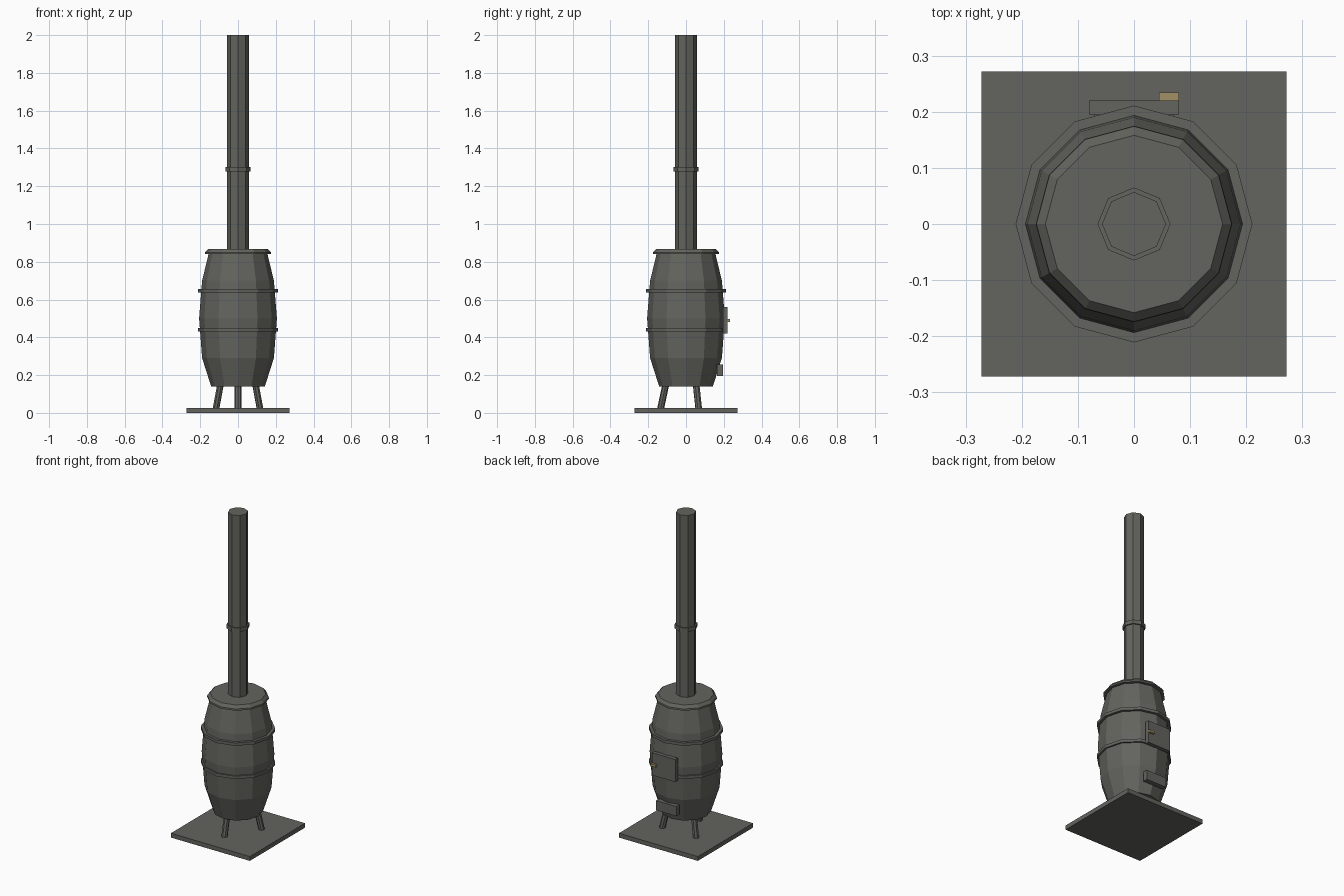
import bpy, bmesh, math
from mathutils import Vector

cube = bpy.data.objects.get("Cube")
if cube:
    bpy.data.objects.remove(cube, do_unlink=True)


def material(name, rgb):
    m = bpy.data.materials.new(name)
    m.use_nodes = True
    m.diffuse_color = (*rgb, 1)
    m.node_tree.nodes["Principled BSDF"].inputs["Base Color"].default_value = (*rgb, 1)
    return m


IRON = material("cast_iron", (0.125, 0.125, 0.112))
BRASS = material("brass", (0.36, 0.28, 0.13))


def finish(name, bm, mat):
    bmesh.ops.recalc_face_normals(bm, faces=bm.faces)
    mesh = bpy.data.meshes.new(name)
    bm.to_mesh(mesh)
    bm.free()
    mesh.materials.append(mat)
    obj = bpy.data.objects.new(name, mesh)
    bpy.context.collection.objects.link(obj)
    return obj


def lathe(name, profile, sides, closed=False):
    """Turn (radius, z) points around z; capped ends, or a closed ring section."""
    bm = bmesh.new()
    rings = [[bm.verts.new((r * math.cos(k * math.tau / sides),
                            r * math.sin(k * math.tau / sides), z))
              for k in range(sides)] for r, z in profile]
    pairs = list(zip(rings, rings[1:]))
    if closed:
        pairs.append((rings[-1], rings[0]))
    else:
        bm.faces.new(rings[0])
        bm.faces.new(rings[-1])
    for a, b in pairs:
        for k in range(sides):
            n = (k + 1) % sides
            bm.faces.new((a[k], a[n], b[n], b[k]))
    return finish(name, bm, IRON)


def box(name, lo, hi, mat=IRON):
    bm = bmesh.new()
    bmesh.ops.create_cube(bm, size=1)
    lo, hi = Vector(lo), Vector(hi)
    for v in bm.verts:
        v.co = (lo + hi) / 2 + v.co * (hi - lo)
    return finish(name, bm, mat)


def leg(name, angle):
    """Slanted leg, splayed outward towards the floor plate."""
    out = Vector((math.cos(angle), math.sin(angle), 0))
    bottom, top = out * 0.135 + Vector((0, 0, 0.02)), out * 0.105 + Vector((0, 0, 0.16))
    bm = bmesh.new()
    bmesh.ops.create_cone(bm, cap_ends=True, segments=8, radius1=0.018,
                          radius2=0.018, depth=(top - bottom).length)
    obj = finish(name, bm, IRON)
    obj.location = (bottom + top) / 2
    obj.rotation_euler = (top - bottom).to_track_quat("Z", "Y").to_euler()


# Floor plate and three legs
box("floor_plate", (-0.272, -0.272, 0), (0.272, 0.272, 0.027))
for i, part in enumerate(("front_leg", "back_left_leg", "back_right_leg")):
    leg(part, math.radians(-90 + 120 * i))

# Barrel body and lid
lathe("barrel", [(0.142, 0.14), (0.19, 0.29), (0.206, 0.5), (0.19, 0.7), (0.155, 0.845)], 12)
lathe("lid", [(0.175, 0.84), (0.174, 0.85), (0.158, 0.868)], 12)

# Hoops around the barrel
for part, z in (("lower_hoop", 0.44), ("upper_hoop", 0.647)):
    lathe(part, [(0.19, z - 0.009), (0.211, z - 0.009),
                 (0.211, z + 0.009), (0.19, z + 0.009)], 12, closed=True)

# Chimney pipe and its collar
lathe("chimney_pipe", [(0.057, 0.86), (0.057, 2.0)], 8)
lathe("pipe_collar", [(0.065, 1.278), (0.065, 1.302)], 8)

# Doors on the back, with latch
box("fire_door", (-0.08, 0.195, 0.42), (0.08, 0.22, 0.56))
box("ash_door", (-0.07, 0.165, 0.195), (0.07, 0.195, 0.255))
box("door_latch", (0.045, 0.22, 0.482), (0.08, 0.234, 0.497), BRASS)
